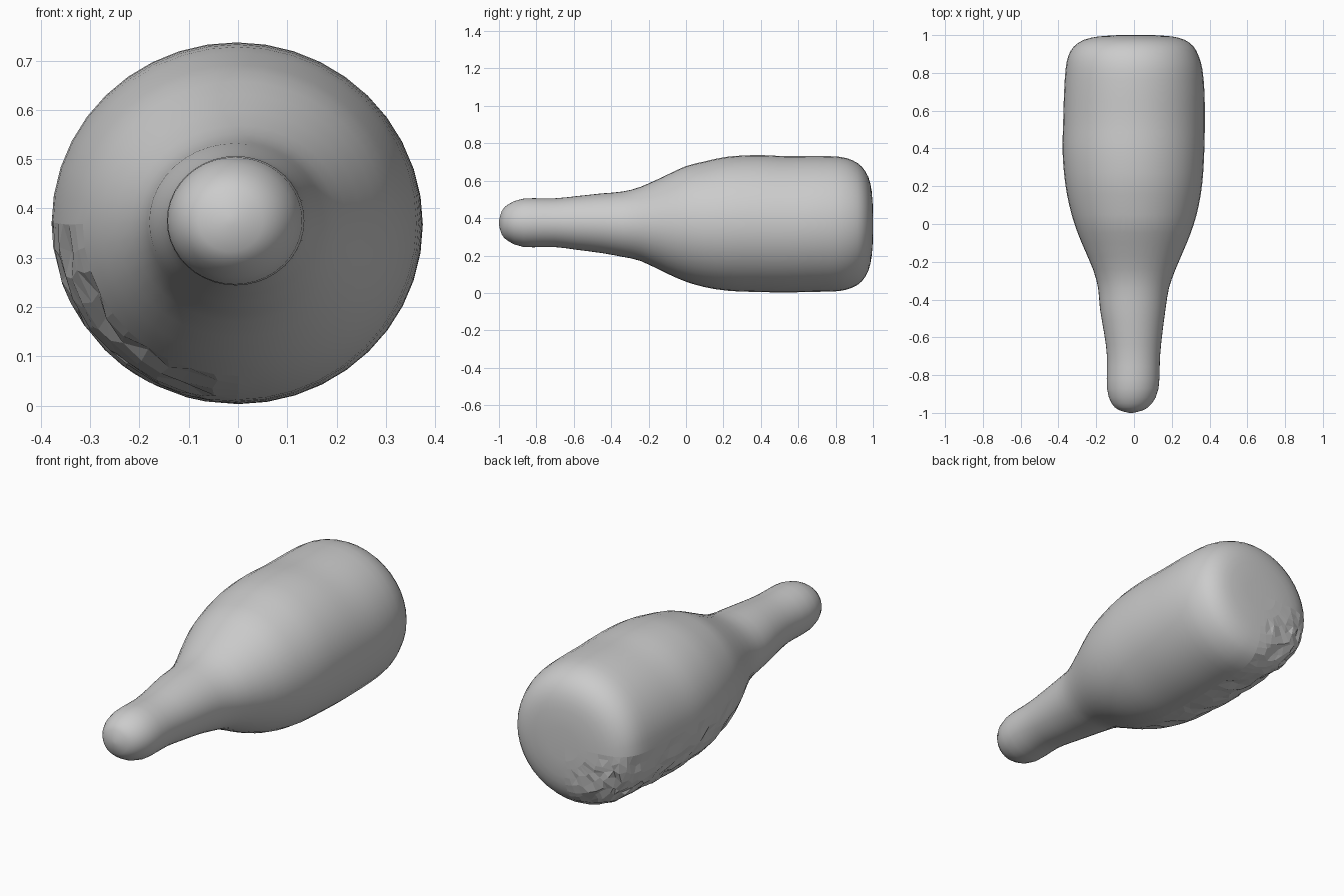
import bpy, bmesh, math, random
from mathutils import Vector

if "Cube" in bpy.data.objects:
    bpy.data.objects.remove(bpy.data.objects["Cube"])

random.seed(4)
SIDES = 40

# Sections along the bottle: y, left x, right x, bottom z, top z
SECTIONS = [
    (-1.00, -0.025, -0.005, 0.365, 0.385),
    (-0.985, -0.08, 0.05, 0.312, 0.438),
    (-0.95, -0.118, 0.095, 0.277, 0.474),
    (-0.87, -0.143, 0.13, 0.246, 0.504),
    (-0.70, -0.143, 0.138, 0.245, 0.506),
    (-0.58, -0.158, 0.15, 0.230, 0.518),
    (-0.45, -0.18, 0.167, 0.213, 0.532),
    (-0.34, -0.19, 0.185, 0.193, 0.542),
    (-0.24, -0.217, 0.22, 0.170, 0.568),
    (-0.10, -0.277, 0.28, 0.103, 0.632),
    (0.00, -0.315, 0.317, 0.060, 0.678),
    (0.10, -0.343, 0.343, 0.031, 0.703),
    (0.22, -0.365, 0.362, 0.012, 0.728),
    (0.38, -0.378, 0.372, 0.005, 0.737),
    (0.54, -0.375, 0.375, 0.003, 0.731),
    (0.70, -0.370, 0.373, 0.006, 0.732),
    (0.82, -0.362, 0.362, 0.010, 0.728),
    (0.89, -0.348, 0.342, 0.029, 0.709),
    (0.94, -0.318, 0.315, 0.062, 0.675),
    (0.975, -0.265, 0.268, 0.118, 0.620),
    (0.993, -0.185, 0.20, 0.195, 0.545),
    (1.00, -0.08, 0.10, 0.285, 0.450),
]


def spline(p, q, r, s, t):
    """Smooth interpolation between sections q and r."""
    return tuple(0.5 * (2*b + (c-a)*t + (2*a-5*b+4*c-d)*t*t + (3*b-a-3*c+d)*t**3)
                 for a, b, c, d in zip(p, q, r, s))


def smooth_sections(sec):
    out = []
    for i in range(len(sec) - 1):
        p, s = sec[max(i-1, 0)], sec[min(i+2, len(sec)-1)]
        steps = 3 if sec[i+1][0] - sec[i][0] > 0.14 else 2
        out += [spline(p, sec[i], sec[i+1], s, k/steps) for k in range(steps)]
    return out + [sec[-1]]


# Bottle body: rings of elliptical sections with rounded ends
bm = bmesh.new()
rings = []
for y, x0, x1, z0, z1 in smooth_sections(SECTIONS):
    cx, cz, rx, rz = (x0+x1)/2, (z0+z1)/2, (x1-x0)/2, (z1-z0)/2
    rings.append([bm.verts.new((cx + rx*math.cos(a), y, cz + rz*math.sin(a)))
                  for a in (2*math.pi*k/SIDES for k in range(SIDES))])
for a, b in zip(rings, rings[1:]):
    for k in range(SIDES):
        n = (k+1) % SIDES
        bm.faces.new((a[k], a[n], b[n], b[k]))
for ring, y, x, z in ((rings[0], -1.0, -0.015, 0.375), (rings[-1], 1.0, 0.0, 0.37)):
    tip = bm.verts.new((x, y, z))
    for k in range(SIDES):
        bm.faces.new((ring[k], ring[(k+1) % SIDES], tip))
bmesh.ops.recalc_face_normals(bm, faces=bm.faces)
for f in bm.faces:
    f.smooth = True

# Crumpled, faceted patch on the lower left of the body
def in_patch(co):
    return co.x < -0.005 and co.y > 0.01 and co.z < 0.368


patch = [f for f in bm.faces if in_patch(f.calc_center_median())]
bm.normal_update()
for v in bm.verts:
    if in_patch(v.co) and all(f in patch for f in v.link_faces) and v.co.y < 0.995:
        jitter = Vector([random.uniform(-0.013, 0.013) for _ in range(3)])
        v.co += jitter - v.normal * max(0, jitter.dot(v.normal))
for f in patch:
    f.smooth = False
bmesh.ops.triangulate(bm, faces=[f for f in patch if random.random() < 0.6])

mesh = bpy.data.meshes.new("bottle")
bm.to_mesh(mesh)
bm.free()
bottle = bpy.data.objects.new("bottle", mesh)
bpy.context.collection.objects.link(bottle)
